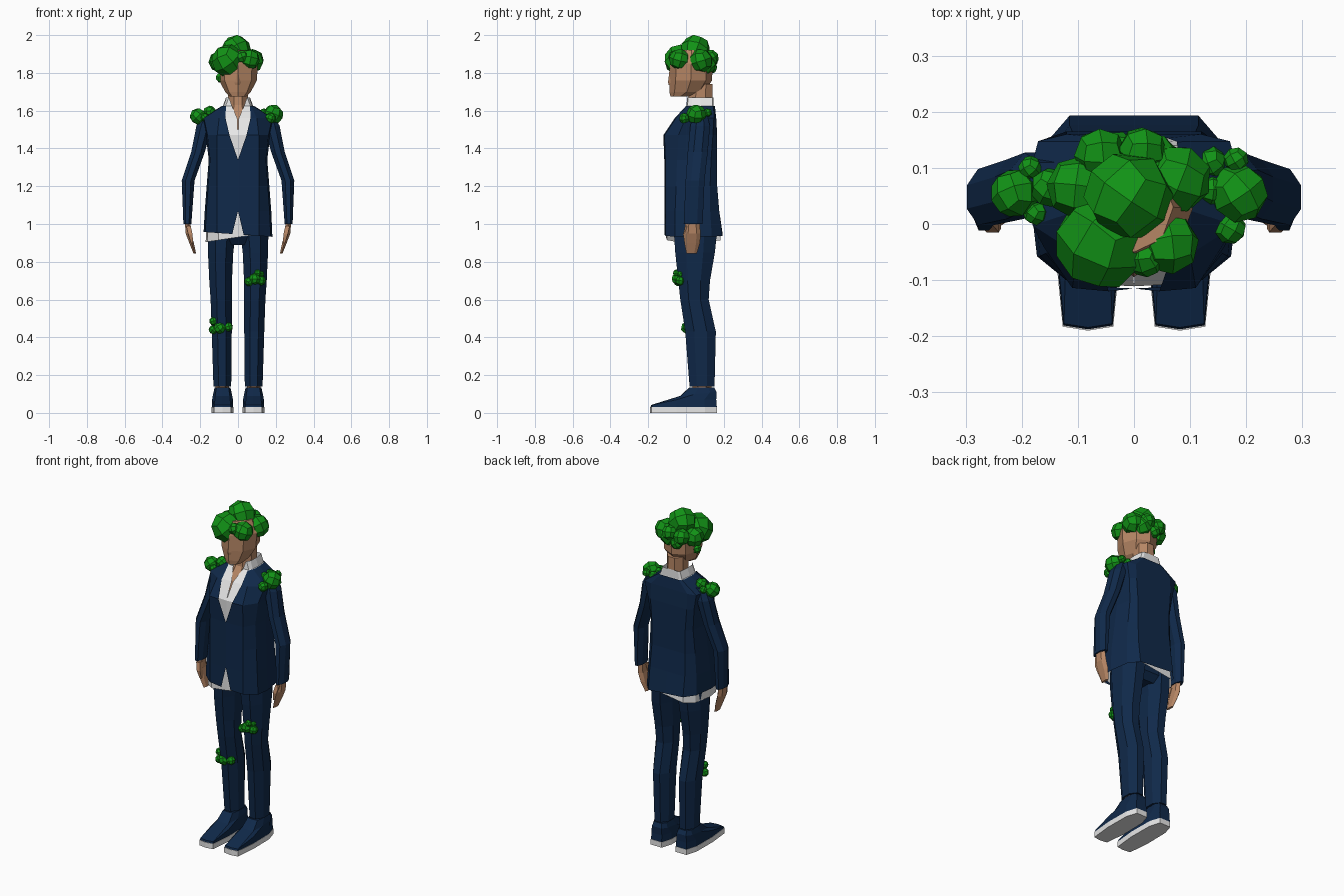
import bpy, bmesh, math, random
from mathutils import Vector, Euler

random.seed(4)


def material(name, rgb):
    m = bpy.data.materials.new(name)
    m.diffuse_color = (*rgb, 1)
    return m


NAVY = material("navy cloth", (0.005, 0.022, 0.068))
WHITE = material("white", (0.8, 0.8, 0.8))
SKIN = material("skin", (0.47, 0.24, 0.13))
GREEN = material("leaf green", (0.006, 0.29, 0.008))


def finish(name, bm, mat):
    bmesh.ops.recalc_face_normals(bm, faces=bm.faces[:])
    me = bpy.data.meshes.new(name)
    bm.to_mesh(me)
    bm.free()
    me.materials.append(mat)
    ob = bpy.data.objects.new(name, me)
    bpy.context.collection.objects.link(ob)
    return ob


def skin_rings(name, rings, mat, closed=True, caps=True):
    """Bridge equal-length rings of points with quads."""
    bm = bmesh.new()
    vs = [[bm.verts.new(p) for p in r] for r in rings]
    n = len(vs[0])
    for a, b in zip(vs, vs[1:]):
        for i in range(n if closed else n - 1):
            j = (i + 1) % n
            bm.faces.new((a[i], a[j], b[j], b[i]))
    if caps:
        bm.faces.new(vs[0])
        bm.faces.new(vs[-1])
    return finish(name, bm, mat)


def loft(name, sections, mat, side=1, n=8, ridge=False):
    """Stack of n-gons given as (cx, cy, z, rx, ry)."""
    ph = 0 if ridge else math.pi / n
    k = 1 if ridge else 1 / math.cos(math.pi / n)
    rings = []
    for cx, cy, z, rx, ry in sections:
        rings.append([(side * (cx + k * rx * math.cos(ph + math.tau * i / n)),
                       cy + k * ry * math.sin(ph + math.tau * i / n), z) for i in range(n)])
    return skin_rings(name, rings, mat)


def coat(name, rows, openings, mat, shrink=1.0, hem=(0, 0)):
    """Open-fronted shell; rows are (z, front y, front x, side x, side y, back x, back y)."""
    rings = []
    for k, ((z, yf, xf, xs, ys, xb, yb), op) in enumerate(zip(rows, openings)):
        half = [(op / shrink, yf), (xf, yf + 0.006), (xs * 0.95, (yf + ys) / 2 - 0.01),
                (xs, ys), (xs * 0.9, (ys + yb) / 2 + 0.03), (xb, yb), (0, yb)]
        pts = half + [(-x, y) for x, y in reversed(half[:-1])]
        ring = []
        for x, y in pts:
            x, y = x * shrink, 0.03 + (y - 0.03) * shrink
            ring.append((x, y, z + (hem[0] + hem[1] * x if k == 0 else 0)))
        rings.append(ring)
    return skin_rings(name, rings, mat, closed=False, caps=False)


# Jacket, shirt and trouser seat
torso = [
    (0.945, -0.115, 0.11, 0.182, 0.02, 0.115, 0.193),
    (1.07, -0.115, 0.11, 0.176, 0.02, 0.115, 0.176),
    (1.20, -0.115, 0.11, 0.166, 0.03, 0.11, 0.165),
    (1.34, -0.115, 0.11, 0.155, 0.04, 0.11, 0.165),
    (1.47, -0.12, 0.11, 0.17, 0.06, 0.12, 0.165),
    (1.56, -0.06, 0.10, 0.19, 0.075, 0.12, 0.16),
    (1.625, 0.0, 0.07, 0.085, 0.08, 0.06, 0.153),
]
coat("jacket", torso, [0.03, 0, 0, 0, 0.045, 0.066, 0.064], NAVY, hem=(0.0, -0.07))
collar_row = (1.67, 0.005, 0.052, 0.068, 0.08, 0.05, 0.152)
coat("shirt", torso + [collar_row], [0, 0, 0, 0, 0, 0.004, 0.032, 0.047],
     WHITE, shrink=0.94, hem=(-0.015, 0.15))
loft("trouser_seat", [(0, 0.05, 0.89, 0.10, 0.07), (0, 0.05, 0.93, 0.15, 0.10),
                      (0, 0.045, 1.05, 0.145, 0.105)], NAVY)

# Neck, head and nose
loft("neck", [(0, 0.05, 1.50, 0.07, 0.10), (0, 0.048, 1.56, 0.065, 0.09),
              (0, 0.076, 1.63, 0.052, 0.066), (0, 0.08, 1.74, 0.052, 0.06)], SKIN)
loft("head", [(0, -0.03, 1.675, 0.045, 0.052), (0, 0.005, 1.70, 0.068, 0.093),
              (0, 0.025, 1.76, 0.10, 0.113), (0, 0.028, 1.85, 0.105, 0.113),
              (0, 0.03, 1.92, 0.07, 0.08)], SKIN, ridge=True)
loft("nose", [(0, -0.075, 1.735, 0.02, 0.016), (0, -0.077, 1.75, 0.02, 0.018),
              (0, -0.075, 1.82, 0.009, 0.012)], SKIN, n=4, ridge=True)

# Shoe outline around the foot centre
outline = [(-0.045, -0.183), (0, -0.19), (0.045, -0.183), (0.058, -0.05), (0.056, 0.10),
           (0.036, 0.165), (-0.036, 0.165), (-0.056, 0.10), (-0.058, -0.05)]

for s, tag in ((1, "left"), (-1, "right")):
    # Arm and hand
    loft(tag + "_sleeve", [(0.155, 0.075, 1.585, 0.03, 0.035), (0.178, 0.075, 1.52, 0.042, 0.052),
                           (0.212, 0.062, 1.38, 0.036, 0.053), (0.264, 0.048, 1.23, 0.034, 0.05),
                           (0.268, 0.038, 1.0, 0.021, 0.05)], NAVY, s)
    loft(tag + "_hand", [(0.268, 0.035, 1.02, 0.014, 0.032), (0.262, 0.033, 0.95, 0.015, 0.038),
                         (0.246, 0.033, 0.90, 0.012, 0.036), (0.229, 0.03, 0.845, 0.007, 0.024)],
         SKIN, s, n=6)
    loft(tag + "_thumb", [(0.262, 0.01, 0.99, 0.012, 0.014), (0.252, -0.002, 0.945, 0.011, 0.013),
                          (0.243, 0.0, 0.90, 0.006, 0.008)], SKIN, s, n=4)
    # Trouser leg and ankle
    loft(tag + "_trouser_leg", [(0.086, 0.05, 0.97, 0.075, 0.115), (0.092, 0.048, 0.85, 0.067, 0.105),
                                (0.092, 0.043, 0.70, 0.060, 0.084), (0.089, 0.045, 0.60, 0.056, 0.075),
                                (0.086, 0.077, 0.43, 0.053, 0.081), (0.083, 0.085, 0.14, 0.047, 0.066)],
         NAVY, s)
    loft(tag + "_ankle", [(0.083, 0.085, 0.10, 0.036, 0.05), (0.083, 0.085, 0.16, 0.036, 0.05)], SKIN, s)
    # Shoe sole and upper
    skin_rings(tag + "_shoe_sole", [[(s * (0.082 + x), y, z) for x, y in outline] for z in (0, 0.032)], WHITE)
    upper = [[(s * (0.082 + x * 0.98), y * 0.99, 0.03) for x, y in outline],
             [(s * (0.082 + x * 0.95), y * 0.97, 0.042 if y < -0.1 else 0.07) for x, y in outline],
             [(s * (0.082 + x * 0.86), 0.072 + 0.54 * y, 0.09 + 0.06 * (y + 0.19)) for x, y in outline],
             [(s * (0.082 + x * 0.72), 0.088 + 0.37 * y, 0.135) for x, y in outline]]
    skin_rings(tag + "_shoe_upper", upper, NAVY)


def foliage(name, balls):
    """Cluster of faceted balls made from divided cubes, each (x, y, z, radius)."""
    bm = bmesh.new()
    for x, y, z, r in balls:
        part = bmesh.new()
        bmesh.ops.create_cube(part, size=2)
        bmesh.ops.subdivide_edges(part, edges=part.edges[:], cuts=1, use_grid_fill=True)
        rot = Euler([random.uniform(0, math.tau) for _ in range(3)])
        for v in part.verts:
            d = v.co.normalized() * r * 1.03
            d.rotate(rot)
            v.co = d + Vector((x, y, z))
        tmp = bpy.data.meshes.new("ball")
        part.to_mesh(tmp)
        part.free()
        bm.from_mesh(tmp)
        bpy.data.meshes.remove(tmp)
    finish(name, bm, GREEN)


# Leafy hair and moss clumps
foliage("leafy_hair", [
    (-0.01, 0.05, 1.922, 0.078), (-0.055, -0.03, 1.865, 0.085), (0.075, 0.08, 1.865, 0.062),
    (0.06, -0.035, 1.872, 0.055), (0.02, -0.06, 1.885, 0.034), (0.015, 0.13, 1.88, 0.043),
    (-0.06, 0.125, 1.872, 0.046), (-0.10, 0.065, 1.86, 0.055), (0.03, 0.10, 1.85, 0.06),
    (-0.09, 0.03, 1.775, 0.028), (-0.03, 0.13, 1.83, 0.035)])
foliage("right_shoulder_moss", [
    (-0.212, 0.055, 1.57, 0.043), (-0.185, 0.10, 1.58, 0.021), (-0.15, 0.065, 1.592, 0.034),
    (-0.175, 0.02, 1.565, 0.022)])
foliage("left_shoulder_moss", [
    (0.187, 0.055, 1.58, 0.052), (0.137, 0.11, 1.58, 0.028), (0.182, 0.115, 1.59, 0.022),
    (0.172, -0.008, 1.56, 0.028), (0.137, 0.06, 1.585, 0.026)])
foliage("left_thigh_moss", [
    (0.09, -0.045, 0.71, 0.031), (0.058, -0.04, 0.695, 0.024), (0.122, -0.03, 0.70, 0.026),
    (0.105, -0.05, 0.74, 0.019), (0.122, -0.03, 0.735, 0.017)])
foliage("right_knee_moss", [
    (-0.095, 0.005, 0.45, 0.032), (-0.13, 0.012, 0.485, 0.022), (-0.052, 0.008, 0.455, 0.025),
    (-0.132, 0.012, 0.44, 0.023)])
